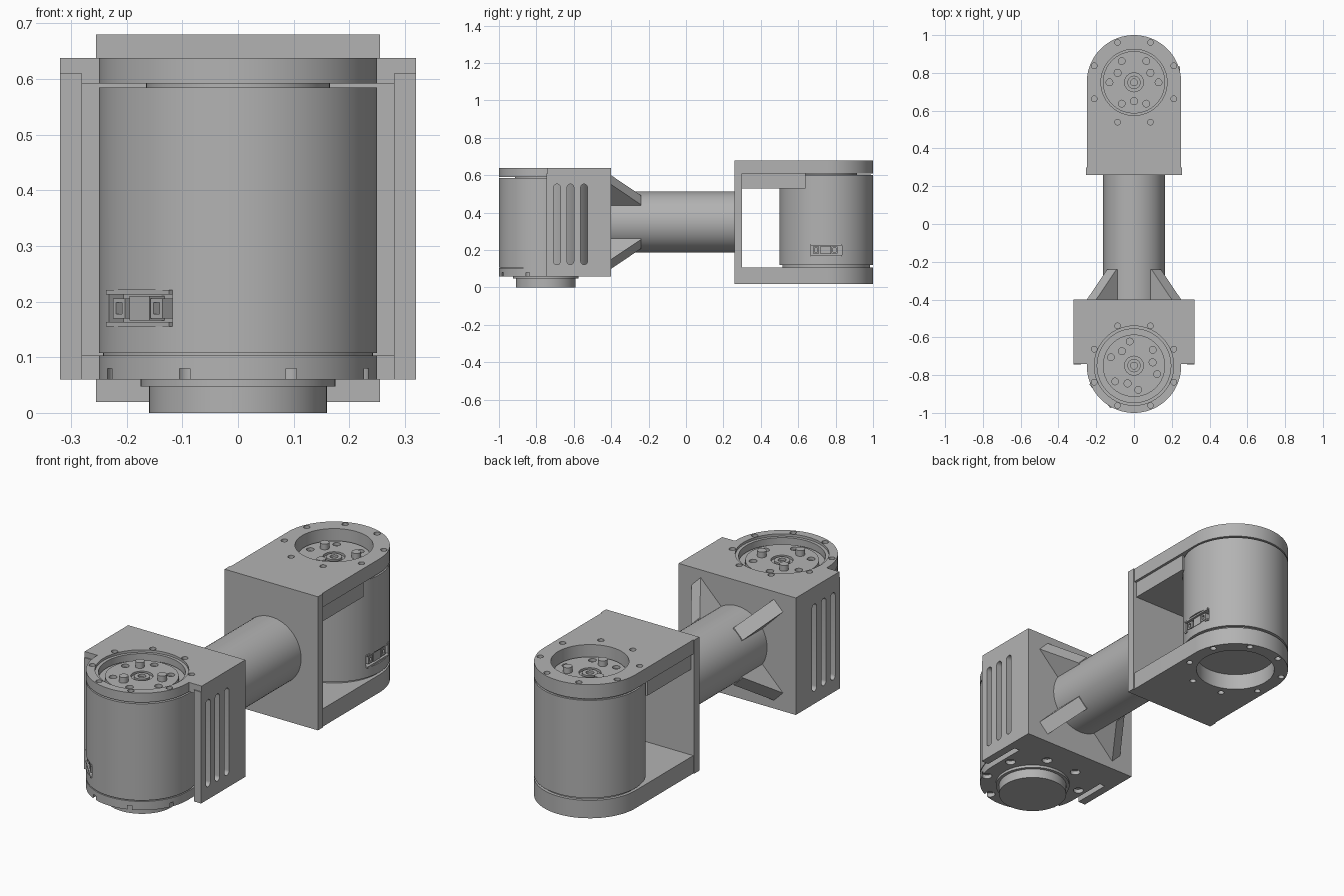
import bpy, math
from mathutils import Matrix, Vector

if "Cube" in bpy.data.objects:
    bpy.data.objects.remove(bpy.data.objects["Cube"], do_unlink=True)

grey = bpy.data.materials.new("machined_grey")
grey.use_nodes = True
COLOUR = (0.45, 0.45, 0.45, 1)
grey.diffuse_color = COLOUR
grey.node_tree.nodes["Principled BSDF"].inputs["Base Color"].default_value = COLOUR

FRONT, REAR, AXIS_Z, R = -0.75, 0.75, 0.35, 0.25


def prism(name, pts, lo, hi, matrix=Matrix()):
    """Extrude a counter-clockwise outline along its local z."""
    n = len(pts)
    verts = [matrix @ Vector((x, y, z)) for z in (lo, hi) for x, y in pts]
    faces = [list(range(n))[::-1], list(range(n, 2 * n))]
    faces += [[i, (i + 1) % n, n + (i + 1) % n, n + i] for i in range(n)]
    mesh = bpy.data.meshes.new(name)
    mesh.from_pydata(verts, [], faces)
    mesh.materials.append(grey)
    obj = bpy.data.objects.new(name, mesh)
    bpy.context.collection.objects.link(obj)
    return obj


def arc(r, cx=0, cy=0, start=0, end=360, n=64):
    count = n if end - start == 360 else n + 1
    angles = [math.radians(start + (end - start) * i / n) for i in range(count)]
    return [(cx + r * math.cos(a), cy + r * math.sin(a)) for a in angles]


def box(name, x0, x1, y0, y1, z0, z1, matrix=Matrix()):
    return prism(name, [(x0, y0), (x1, y0), (x1, y1), (x0, y1)], z0, z1, matrix)


def disc(name, r, cy, z0, z1, cx=0, n=64):
    return prism(name, arc(r, cx, cy, n=n), z0, z1)


def activate(obj):
    bpy.ops.object.select_all(action='DESELECT')
    obj.select_set(True)
    bpy.context.view_layer.objects.active = obj


def cut(obj, cutters):
    for c in cutters:
        c.hide_render = True
        mod = obj.modifiers.new("cut", 'BOOLEAN')
        mod.operation, mod.solver, mod.object = 'DIFFERENCE', 'EXACT', c
        activate(obj)
        bpy.ops.object.modifier_apply(modifier=mod.name)
        bpy.data.objects.remove(c, do_unlink=True)


def ring(r, cy, count, offset):
    return [(r * math.cos(a), cy + r * math.sin(a))
            for a in (math.radians(offset + 360 * i / count) for i in range(count))]


def bolt_holes(cy, z0, z1, r=0.015):
    return [disc("bolt_cutter", r, y, z0, z1, x, 16) for x, y in ring(0.228, cy, 8, 22.5)]


def motor(label, cy, z0, z1, turn, facing):
    """Motor body with recessed cable socket and bolted output face."""
    out = Matrix.Translation((0, cy, 0)) @ Matrix.Rotation(math.radians(facing), 4, 'Z')
    body = disc(label + "_motor_body", R, cy, z0, z1, n=96)
    zc = z0 + 0.08
    cut(body, [box("socket_cutter", 0.20, 0.30, -0.085, 0.085, zc - 0.033, zc + 0.033, out)])
    box(label + "_socket_frame_low", 0.20, 0.243, -0.085, 0.085, zc - 0.033, zc - 0.025, out)
    box(label + "_socket_frame_high", 0.20, 0.243, -0.085, 0.085, zc + 0.025, zc + 0.033, out)
    box(label + "_socket_block", 0.20, 0.236, -0.03, 0.025, zc - 0.022, zc + 0.022, out)
    for i, y in enumerate((-0.055, 0.045)):
        plug = box(f"{label}_socket_plug_{i}", 0.20, 0.238, y - 0.016, y + 0.016,
                   zc - 0.018, zc + 0.018, out)
        cut(plug, [box("pin_cutter", 0.22, 0.26, y - 0.008, y + 0.008,
                       zc - 0.01, zc + 0.01, out)])
    # Output face with pegs, bolt holes and a hollow hub
    top = z1 + 0.022
    face = disc(label + "_output_face", 0.165, cy, z1 - 0.01, top)
    cut(face, [disc("hole_cutter", 0.018, y, top - 0.015, top + 0.1, x, 16)
               for x, y in ring(0.13, cy, 6, turn)]
        + [disc("hub_cutter", 0.05, cy, top - 0.012, top + 0.1, n=32)])
    hub = disc(label + "_hub", 0.035, cy, z1 - 0.01, top, n=32)
    cut(hub, [disc("bore_cutter", 0.018, cy, z1, top + 0.1, n=24)])
    for i, (x, y) in enumerate(ring(0.1, cy, 3, turn + 30)):
        disc(f"{label}_peg_{i}", 0.021, y, top - 0.01, top + 0.028, x, 20)


# Front housing: top plate with rounded nose
top_profile = [(-0.32, -0.74), (-0.25, -0.74)] + arc(R, 0, FRONT, 180, 360, 48) \
    + [(0.25, -0.74), (0.32, -0.74), (0.32, -0.40), (-0.32, -0.40)]
front_top = prism("front_top_plate", top_profile, 0.592, 0.638)
cut(front_top, [disc("bore_cutter", 0.195, FRONT, 0.5, 0.7),
                disc("rim_cutter", 0.21, FRONT, 0.626, 0.7)]
    + bolt_holes(FRONT, 0.615, 0.7))

# Front housing: bottom plate, open slits beside the cheeks
bottom_profile = arc(R, 0, FRONT, 180, 360, 48) \
    + [(0.25, -0.55), (0.29, -0.55), (0.29, -0.42), (-0.29, -0.42), (-0.29, -0.55), (-0.25, -0.55)]
front_bottom = prism("front_bottom_plate", bottom_profile, 0.06, 0.103)
cut(front_bottom, bolt_holes(FRONT, 0.0, 0.08, 0.024))
box("front_back_wall", -0.32, 0.32, -0.44, -0.40, 0.06, 0.61)

# Slotted cheeks
side_turn = Matrix(((0, 0, 1, 0), (1, 0, 0, 0), (0, 1, 0, 0), (0, 0, 0, 1)))
for side, x0 in (("left", 0.28), ("right", -0.32)):
    cheek = box(side + "_cheek", x0, x0 + 0.04, -0.745, -0.42, 0.06, 0.61)
    slots = []
    for y in (-0.69, -0.618, -0.545):
        outline = arc(0.018, y, 0.535, 0, 180, 12) + arc(0.018, y, 0.14, 180, 360, 12)
        slots.append(prism("slot_cutter", outline, x0 - 0.02, x0 + 0.06, side_turn))
    cut(cheek, slots)

motor("front", FRONT, 0.108, 0.585, -20, 222)
disc("front_motor_core", 0.243, FRONT, 0.09, 0.15)
disc("front_base_flange", 0.16, FRONT, 0, 0.05)
disc("front_base_collar", 0.175, FRONT, 0.047, 0.07)

# Connecting tube, lying along y
tube_turn = Matrix.Translation((0, 0, AXIS_Z)) @ Matrix.Rotation(math.radians(90), 4, 'X')
prism("arm_tube", arc(0.163), -0.27, 0.41, tube_turn)

# Four diagonal gussets between housing and tube
for i in range(4):
    roll = Matrix.Translation((0, 0, AXIS_Z)) @ Matrix.Rotation(math.radians(45 + 90 * i), 4, 'Y')
    prism(f"gusset_{i}", [(0.14, -0.41), (0.318, -0.41), (0.318, -0.40), (0.166, -0.24),
                          (0.14, -0.24)], -0.035, 0.035, roll)

# Rear fork: end plate, two rounded arms and a stiffening block
box("fork_end_plate", -0.255, 0.255, 0.26, 0.30, 0.02, 0.68)
arm_profile = [(-0.25, 0.28), (0.25, 0.28)] + arc(R, 0, REAR, 0, 180, 48)
fork_top = prism("fork_top_arm", arm_profile, 0.61, 0.68)
cut(fork_top, [disc("bore_cutter", 0.175, REAR, 0.5, 0.8)] + bolt_holes(REAR, 0.65, 0.8))
fork_bottom = prism("fork_bottom_arm", arm_profile, 0.02, 0.108)
cut(fork_bottom, [disc("bore_cutter", 0.185, REAR, -0.1, 0.2)] + bolt_holes(REAR, -0.1, 0.045))
block = box("fork_stiffener", -0.237, 0.237, 0.29, 0.64, 0.53, 0.62)
cut(block, [disc("motor_cutter", 0.252, REAR, 0.4, 0.7)])

motor("rear", REAR, 0.12, 0.602, 0, 0)
disc("rear_motor_core", 0.235, REAR, 0.1, 0.15)
disc("rear_motor_neck", 0.24, REAR, 0.59, 0.605)

# Smooth the round walls, keep edges sharp
for obj in list(bpy.context.scene.objects):
    if obj.type == 'MESH' and obj.data.materials and obj.data.materials[0] == grey:
        activate(obj)
        bpy.ops.object.shade_smooth_by_angle(angle=math.radians(30))
